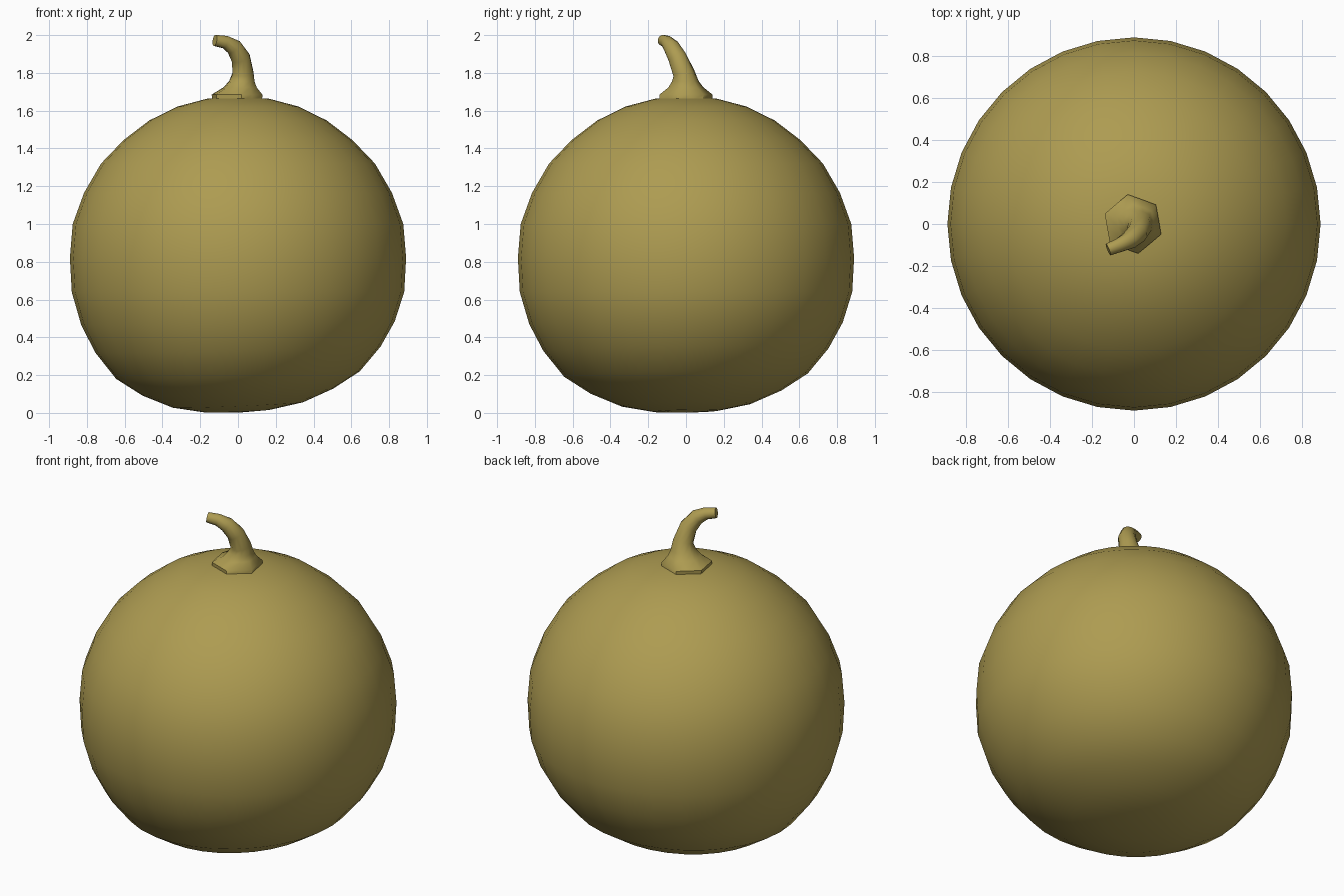
import bpy, bmesh, math
from mathutils import Vector

if "Cube" in bpy.data.objects:
    bpy.data.objects.remove(bpy.data.objects["Cube"])

olive = bpy.data.materials.new("olive_yellow")
olive.diffuse_color = (0.42, 0.33, 0.083, 1)
olive.use_nodes = True
olive.node_tree.nodes["Principled BSDF"].inputs["Base Color"].default_value = olive.diffuse_color


def skin(name, rings, start, end):
    """Bridge equal-length rings of points and close both ends with a fan."""
    bm = bmesh.new()
    loops = [[bm.verts.new(p) for p in ring] for ring in rings]
    n = len(loops[0])
    for a, b in zip(loops, loops[1:]):
        for i in range(n):
            j = (i + 1) % n
            bm.faces.new((a[i], a[j], b[j], b[i]))
    for loop, point in ((loops[0], start), (loops[-1], end)):
        c = bm.verts.new(point)
        for i in range(n):
            bm.faces.new((loop[i], loop[(i + 1) % n], c))
    bmesh.ops.recalc_face_normals(bm, faces=bm.faces)
    mesh = bpy.data.meshes.new(name)
    bm.to_mesh(mesh)
    bm.free()
    mesh.materials.append(olive)
    obj = bpy.data.objects.new(name, mesh)
    bpy.context.collection.objects.link(obj)
    bpy.ops.object.select_all(action='DESELECT')
    obj.select_set(True)
    bpy.context.view_layer.objects.active = obj
    bpy.ops.object.shade_smooth_by_angle(angle=math.radians(50))
    return obj


# Round gourd body: turned profile with a slightly tilted underside
profile = [(.17, .009), (.345, .042), (.505, .11), (.645, .20), (.755, .335),
           (.83, .475), (.88, .64), (.89, .82), (.875, 1.0), (.815, 1.165),
           (.725, 1.32), (.605, 1.445), (.47, 1.548), (.32, 1.622), (.165, 1.663)]
rings = []
for r, z in profile:
    ring = []
    for i in range(32):
        a = math.tau * i / 32
        x, y = r * math.cos(a), r * math.sin(a)
        tilt = (.045 * x + .02 * y) * max(0, 1 - z / .65)
        ring.append((x, y, z + tilt))
    rings.append(ring)
skin("gourd_body", rings, (0, 0, .001), (0, 0, 1.67))

# Bent stem: six-cornered flared foot tapering into a curved tube
# (centre x, y, z, radius, how strongly the foot is cornered)
path = [(-.005, 0, 1.645, .14, 1), (-.005, 0, 1.685, .143, 1),
        (.01, 0, 1.722, .095, .8), (.02, -.003, 1.755, .072, .5),
        (.027, -.012, 1.80, .058, .3), (.014, -.045, 1.88, .051, 0),
        (-.022, -.077, 1.937, .044, 0), (-.068, -.1, 1.963, .035, 0),
        (-.123, -.122, 1.972, .03, 0)]
centres = [Vector(p[:3]) for p in path]
up = Vector((0, 0, 1))
rings = []
for k, (x, y, z, r, corner) in enumerate(path):
    tangent = centres[min(k + 1, len(path) - 1)] - centres[max(k - 1, 0)]
    turn = up.rotation_difference(tangent if k > 3 else up)
    ring = []
    for i in range(12):
        a = math.tau * i / 12 + math.radians(-20)
        rr = r * (1 - .13 * corner * (i % 2))
        ring.append(centres[k] + turn @ Vector((rr * math.cos(a), rr * math.sin(a), 0)))
    rings.append(ring)
skin("bent_stem", rings, centres[0], centres[-1])
